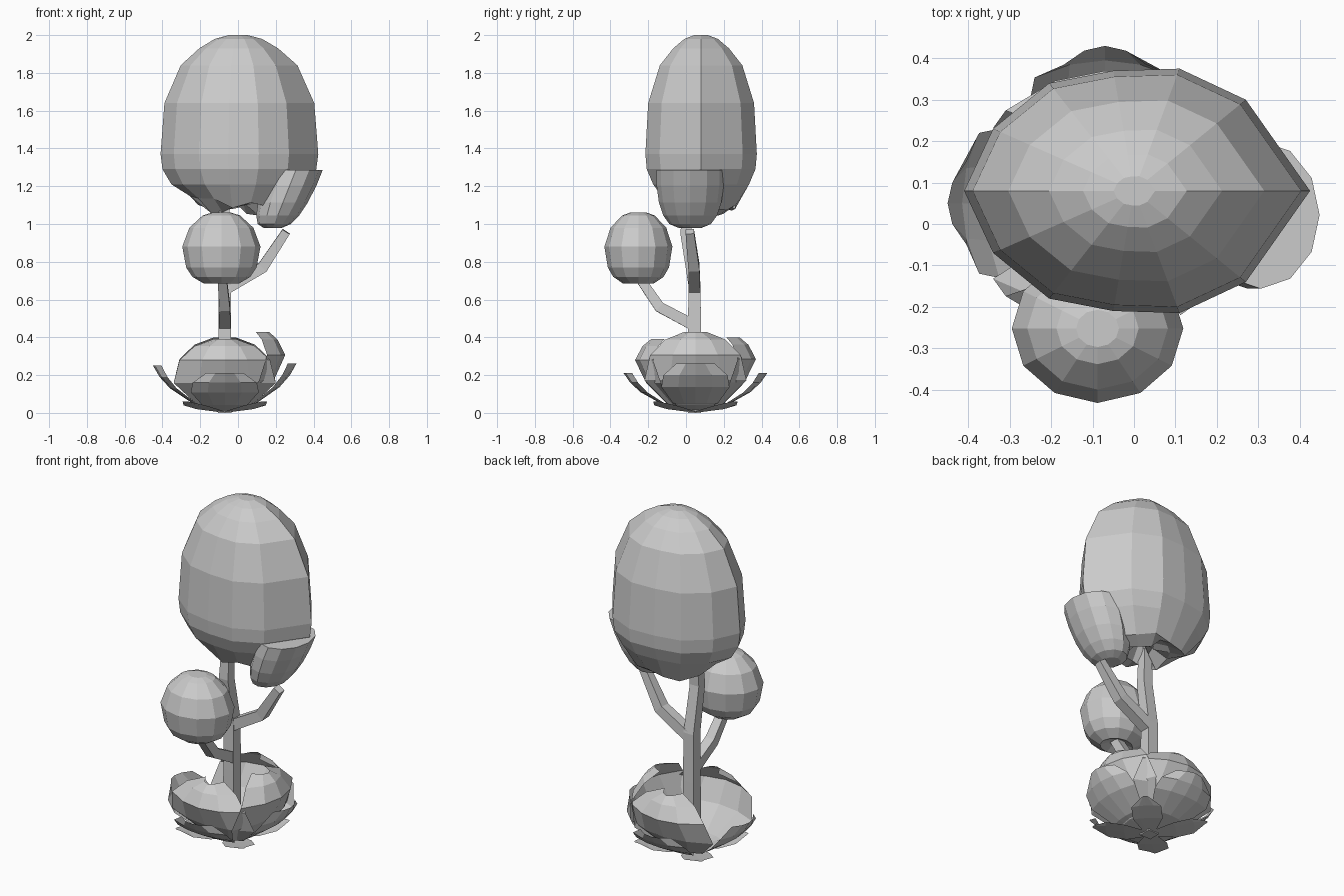
import bpy, math, random
from mathutils import Vector, Matrix

if "Cube" in bpy.data.objects:
    bpy.data.objects.remove(bpy.data.objects["Cube"])

random.seed(4)
AX, AY = -0.07, 0.05  # plant axis


def make(name, verts, faces):
    me = bpy.data.meshes.new(name)
    me.from_pydata([tuple(v) for v in verts], [], faces)
    me.update()
    ob = bpy.data.objects.new(name, me)
    bpy.context.collection.objects.link(ob)
    return ob


def oval(rx, ry, seg=12):
    return [(rx * math.cos(2 * math.pi * i / seg), ry * math.sin(2 * math.pi * i / seg)) for i in range(seg)]


def blob(name, rings, plan, place, rough=0, jag=0.045):
    """Stack of scaled plan outlines (z, factor); the last `rough` rings are jagged."""
    verts, faces, seg = [], [], len(plan)
    for k, (z, s) in enumerate(rings):
        for x, y in plan:
            dz = random.uniform(-jag, jag) if k >= len(rings) - rough else 0.0
            verts.append(place @ Vector((s * x, s * y, z + dz)))
    for k in range(len(rings) - 1):
        for i in range(seg):
            j = (i + 1) % seg
            faces.append((k * seg + i, (k + 1) * seg + i, (k + 1) * seg + j, k * seg + j))
    faces.append(tuple(range(seg)))
    faces.append(tuple(reversed(range((len(rings) - 1) * seg, len(rings) * seg))))
    return make(name, verts, faces)


def tube(name, pts, radii, sides=4):
    """Low-poly branch along a path."""
    pts = [Vector(p) for p in pts]
    verts, faces = [], []
    for k, p in enumerate(pts):
        d = (pts[min(k + 1, len(pts) - 1)] - pts[max(k - 1, 0)]).normalized()
        q = Vector((0, 0, 1)).rotation_difference(d)
        for i in range(sides):
            a = 2 * math.pi * (i + 0.5) / sides
            verts.append(p + q @ Vector((radii[k] * math.cos(a), radii[k] * math.sin(a), 0)))
    for k in range(len(pts) - 1):
        for i in range(sides):
            j = (i + 1) % sides
            faces.append((k * sides + i, k * sides + j, (k + 1) * sides + j, (k + 1) * sides + i))
    faces += [tuple(reversed(range(sides))), tuple(range(len(verts) - sides, len(verts)))]
    return make(name, verts, faces)


def petal(name, angle, path, cup, height=1.0):
    """Cupped leaf; path holds (radius, z, half width)."""
    cols = (-1, -0.5, 0, 0.5, 1)
    ca, sa = math.cos(math.radians(angle)), math.sin(math.radians(angle))
    verts, faces = [], []
    for r, z, w in path:
        for t in cols:
            rr = r * (1 - cup * t * t)
            y = w * t
            verts.append((AX + rr * ca - y * sa, AY + rr * sa + y * ca, z * height))
    for k in range(len(path) - 1):
        for i in range(4):
            a = k * 5 + i
            faces.append((a, a + 1, a + 6, a + 5))
    return make(name, verts, faces)


# Large crown: outline pointed on the right, ragged underside
half = [(0.425, 0), (0.27, 0.22), (0.11, 0.295), (-0.05, 0.29), (-0.205, 0.26), (-0.34, 0.15), (-0.41, 0)]
plan = half + [(x, -y) for x, y in reversed(half[1:-1])]
blob("large_crown",
     [(2.0, 0.12), (1.98, 0.3), (1.93, 0.5), (1.84, 0.74), (1.64, 0.95), (1.37, 1.0),
      (1.29, 0.975), (1.21, 0.86), (1.11, 0.62), (1.08, 0.4), (1.14, 0.15)],
     plan, Matrix.Translation((0.0, 0.08, 0)), rough=3)

# Small round crown at the front
blob("front_crown",
     [(0.19, 0.25), (0.175, 0.48), (0.11, 0.82), (0.01, 1.0), (-0.1, 0.9),
      (-0.15, 0.74), (-0.185, 0.45), (-0.165, 0.2)],
     oval(0.207, 0.18), Matrix.Translation((-0.088, -0.252, 0.87)))

# Sheared side crown tucked under the large one
shear = Matrix.Identity(4)
shear[0][2] = 0.4
blob("side_crown",
     [(0.14, 1.0), (0.06, 1.0), (-0.03, 0.93), (-0.1, 0.8), (-0.145, 0.62), (-0.165, 0.35)],
     oval(0.142, 0.178), Matrix.Translation((0.25, 0.022, 1.145)) @ shear)

# Trunk and branches
tube("trunk", [(-0.07, 0.045, 0.0), (-0.07, 0.045, 0.4), (-0.07, 0.045, 0.68),
               (-0.075, 0.0, 0.95), (-0.07, 0.01, 1.15)], [0.05, 0.048, 0.046, 0.042, 0.036])
tube("side_branch", [(-0.06, 0.045, 0.66), (0.13, 0.042, 0.77), (0.255, 0.02, 0.96)],
     [0.044, 0.042, 0.032])
tube("front_branch", [(-0.07, 0.03, 0.47), (-0.07, -0.14, 0.56), (-0.085, -0.25, 0.72)],
     [0.042, 0.04, 0.034])

# Rosette: tall cupped petals on three sides
tall = [(0.02, 0.01, 0.03), (0.14, 0.04, 0.14), (0.26, 0.17, 0.27),
        (0.32, 0.30, 0.24), (0.28, 0.38, 0.16), (0.235, 0.42, 0.06)]
for label, ang, h in (("right", 0, 1.02), ("front", -90, 0.93), ("back", 90, 0.95)):
    petal(label + "_tall_petal", ang, tall, 0.3, h)

# Outer petals opening wider
outer = [(0.02, 0.01, 0.03), (0.17, 0.05, 0.12), (0.29, 0.13, 0.18),
         (0.345, 0.19, 0.17), (0.38, 0.25, 0.1)]
for label, ang, h in (("right", 0, 1.05), ("front", -90, 0.84), ("left", 180, 1.0), ("back", 90, 0.84)):
    petal(label + "_outer_petal", ang, outer, 0.12, h)

# Low pointed leaves on the diagonals
low = [(0.02, 0.005, 0.03), (0.14, 0.02, 0.08), (0.24, 0.04, 0.08), (0.31, 0.06, 0.02)]
for i in range(4):
    petal("low_leaf_%d" % (i + 1), 45 + 90 * i, low, 0.05)
